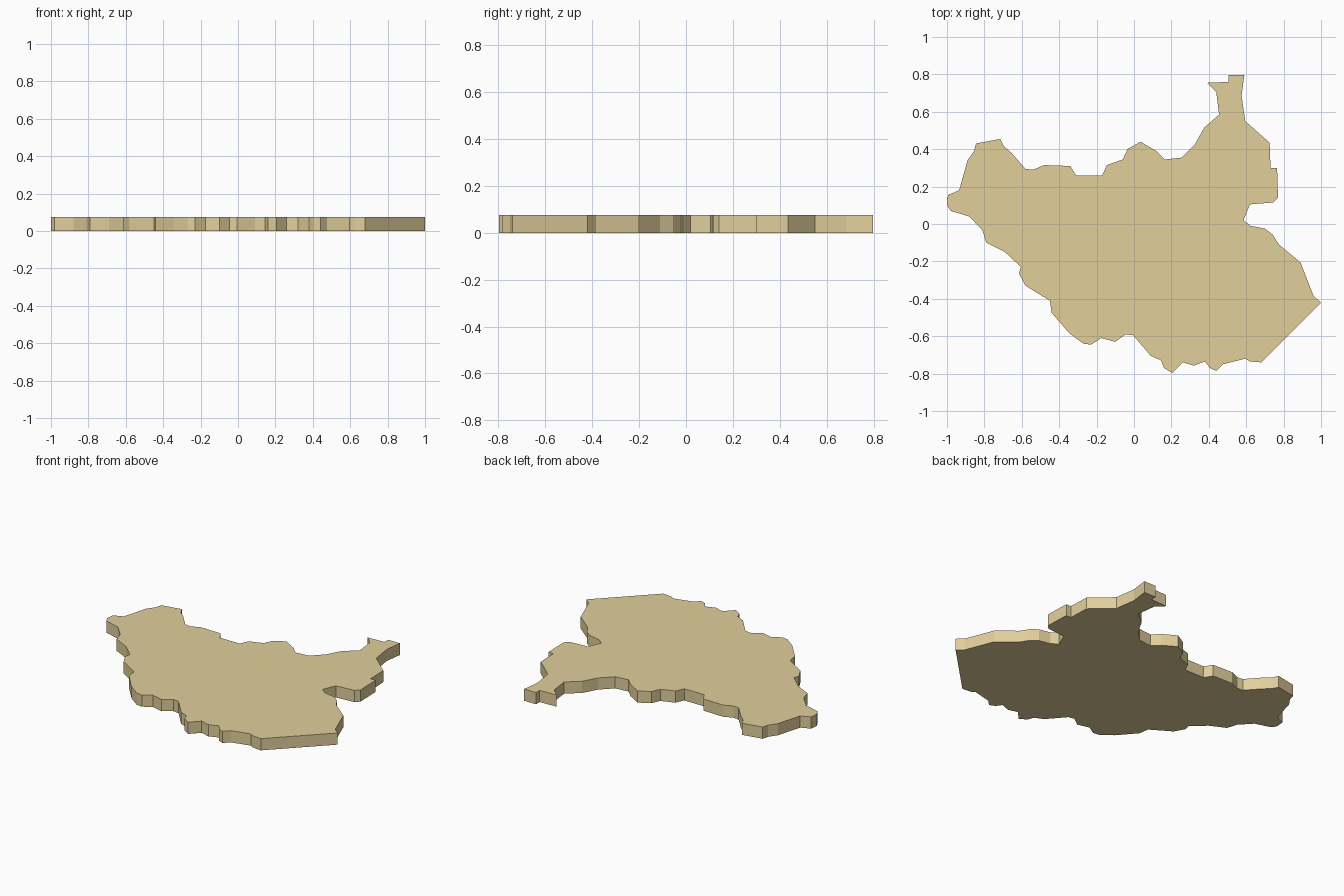
import bpy, bmesh

THICKNESS = 0.075

# Plate outline seen from above, clockwise from the left tip
outline = [
    (-1.0, .10), (-.995, .155), (-.935, .18), (-.89, .34), (-.855, .39),
    (-.845, .43), (-.715, .455), (-.695, .415), (-.655, .38), (-.58, .295),
    (-.54, .29), (-.48, .315), (-.34, .31), (-.31, .26), (-.17, .26),
    (-.145, .315), (-.06, .345), (-.035, .40), (.035, .44), (.12, .39),
    (.165, .345), (.255, .355), (.325, .425), (.375, .515), (.455, .585),
    (.44, .705), (.39, .755), (.505, .76), (.505, .797), (.59, .797),
    (.575, .685), (.595, .55), (.725, .435), (.73, .30), (.765, .30),
    (.77, .14), (.745, .115), (.62, .105), (.585, .02), (.625, -.01),
    (.70, -.025), (.74, -.055), (.775, -.11), (.89, -.205), (.96, -.385),
    (1.0, -.42), (.68, -.74), (.62, -.735), (.595, -.72), (.475, -.75),
    (.44, -.785), (.405, -.77), (.38, -.735), (.32, -.757), (.26, -.74),
    (.205, -.797), (.16, -.77), (.145, -.73), (.09, -.705), (-.005, -.595),
    (-.045, -.59), (-.10, -.63), (-.175, -.61), (-.23, -.645), (-.27, -.64),
    (-.345, -.585), (-.44, -.475), (-.45, -.41), (-.58, -.33), (-.615, -.265),
    (-.605, -.23), (-.69, -.15), (-.79, -.10), (-.81, -.035),
]
# Rounded-off lower left shoulder
outline += [(-.88, .04), (-.98, .07)]

# Flat plate: one face extruded straight up
bm = bmesh.new()
base = bm.faces.new([bm.verts.new((x, y, 0)) for x, y in outline])
top = bmesh.ops.extrude_face_region(bm, geom=[base], use_keep_orig=True)["geom"]
bmesh.ops.translate(bm, vec=(0, 0, THICKNESS),
                    verts=[v for v in top if isinstance(v, bmesh.types.BMVert)])
bmesh.ops.recalc_face_normals(bm, faces=bm.faces)
mesh = bpy.data.meshes.new("map_plate")
bm.to_mesh(mesh)
bm.free()

plate = bpy.data.objects.new("map_plate", mesh)
bpy.context.collection.objects.link(plate)

# Sand colour
sand = bpy.data.materials.new("sand")
sand.diffuse_color = (0.75, 0.62, 0.33, 1)
mesh.materials.append(sand)
